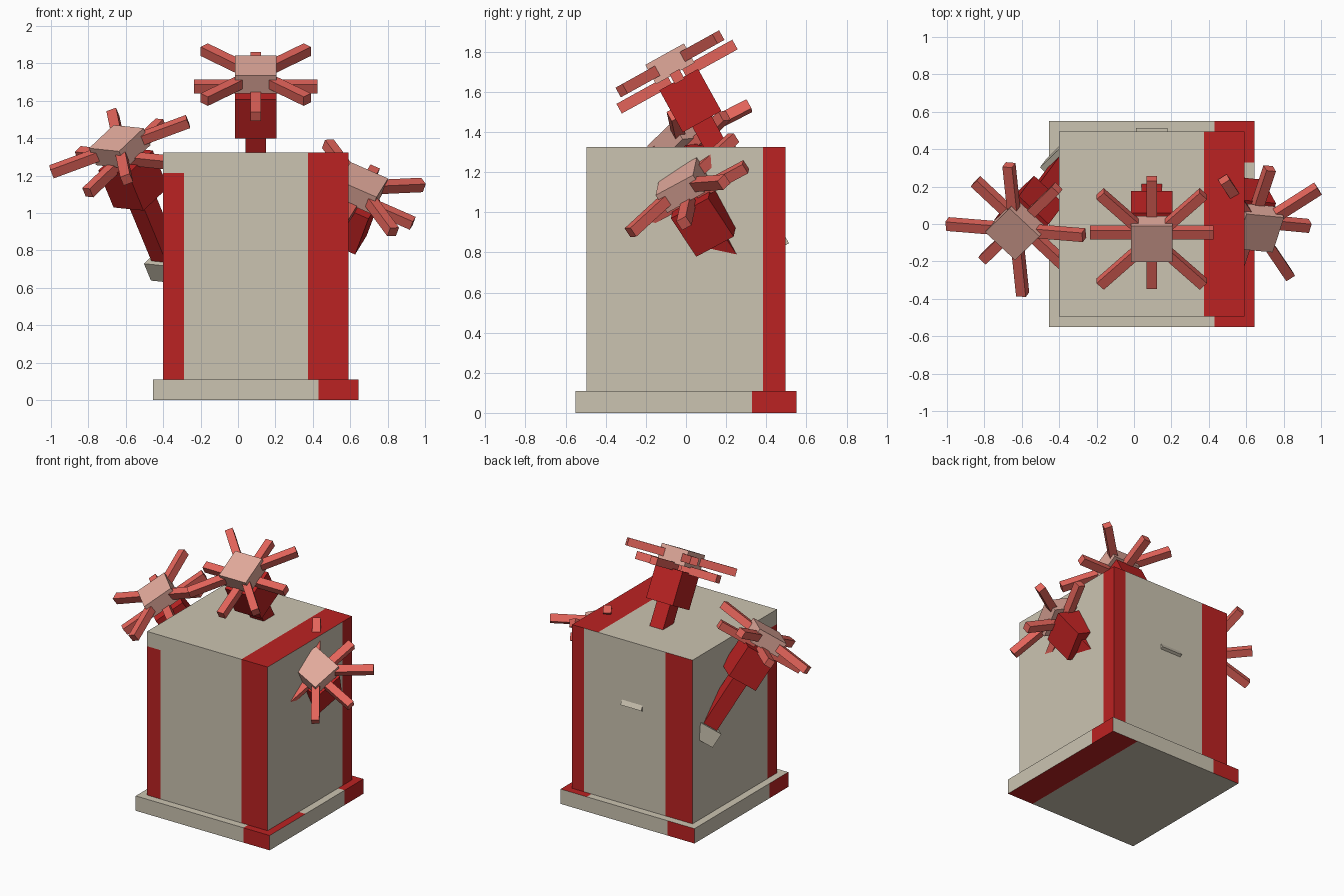
import bpy, bmesh, math
from mathutils import Vector, Matrix

old = bpy.data.objects.get("Cube")
if old:
    bpy.data.objects.remove(old, do_unlink=True)


def material(name, rgb):
    m = bpy.data.materials.new(name)
    m.use_nodes = True
    m.diffuse_color = (*rgb, 1)
    m.node_tree.nodes["Principled BSDF"].inputs["Base Color"].default_value = (*rgb, 1)
    return m


BEIGE = material("beige", (0.60, 0.55, 0.44))
RED = material("red", (0.50, 0.016, 0.016))
CORAL = material("coral", (0.77, 0.127, 0.102))
PINK = material("pale pink", (0.76, 0.40, 0.33))


def add_box(bm, lo, hi, matrix=Matrix()):
    lo, hi = Vector(lo), Vector(hi)
    fit = Matrix.Translation((lo + hi) / 2) @ Matrix.Diagonal((*(hi - lo), 1))
    bmesh.ops.create_cube(bm, size=1, matrix=matrix @ fit)


def finish(bm, name, mats, matrix=Matrix()):
    mesh = bpy.data.meshes.new(name)
    bm.to_mesh(mesh)
    bm.free()
    for m in mats:
        mesh.materials.append(m)
    ob = bpy.data.objects.new(name, mesh)
    ob.matrix_world = matrix
    bpy.context.collection.objects.link(ob)
    return ob


def painted_box(name, lo, hi, cuts, is_red):
    """Box sliced along the paint borders; is_red picks the red faces."""
    bm = bmesh.new()
    add_box(bm, lo, hi)
    for axis, values in enumerate(cuts):
        for v in values:
            point, normal = Vector(), Vector()
            point[axis], normal[axis] = v, 1
            bmesh.ops.bisect_plane(bm, geom=bm.verts[:] + bm.edges[:] + bm.faces[:],
                                   plane_co=point, plane_no=normal)
    bm.normal_update()
    for f in bm.faces:
        n = f.normal
        axis = max(range(3), key=lambda i: abs(n[i]))
        side = ("right", "back", "top")[axis] if n[axis] > 0 else ("left", "front", "bottom")[axis]
        f.material_index = int(is_red(side, f.calc_center_median()))
    return finish(bm, name, [BEIGE, RED])


def body_red(side, c):
    return {"front": c.x > 0.375 or (c.x < -0.29 and c.z < 1.215),
            "right": c.y > 0.385,
            "back": c.x > 0.49 or c.x < -0.18,
            "left": c.y < -0.385 and c.z < 1.215,
            "top": c.x > 0.375,
            "bottom": False}[side]


def base_red(side, c):
    return {"front": c.x > 0.43,
            "right": c.y > 0.33,
            "back": c.x < -0.235,
            "left": c.y < -0.33,
            "top": c.x > 0.43 and not -0.13 < c.y < 0.33,
            "bottom": c.x > 0.43}[side]


# Main block and its plinth
painted_box("body", (-0.40, -0.495, 0.11), (0.59, 0.495, 1.325),
            [(-0.29, -0.18, 0.375, 0.49), (-0.385, 0.385), (1.215,)], body_red)
painted_box("base", (-0.455, -0.55, 0), (0.645, 0.55, 0.11),
            [(-0.235, 0.43), (-0.33, -0.13, 0.33), ()], base_red)


def flower(name, centre, normal, diagonal, length):
    """Blocky flower: local z runs out of the face, the stem runs down -z."""
    z = Vector(normal).normalized()
    d = Vector(diagonal)
    d = (d - z * d.dot(z)).normalized()
    x = (d - z.cross(d)).normalized()
    frame = Matrix((x, z.cross(x), z)).transposed().to_4x4()
    frame.translation = centre

    # Solid parts: half width, lower end, upper end, colour
    for part, w, lo, hi, mat in (("head", 0.11, -0.055, 0.055, PINK),
                                 ("bud", 0.11, -0.33, -0.09, RED),
                                 ("stem", 0.055, 0.10 - length, -0.32, RED),
                                 ("foot", 0.085, -length, 0.11 - length, BEIGE)):
        bm = bmesh.new()
        add_box(bm, (-w, -w, lo), (w, w, hi))
        finish(bm, f"{name}_{part}", [mat], frame)

    # Long diagonal petals sit level with the head, short straight ones below
    for part, reach, level, turn, mat in (("straight_petals", 0.33, -0.073, 0, CORAL),
                                          ("diagonal_petals", 0.39, 0, 45, CORAL)):
        bm = bmesh.new()
        for k in range(4):
            spin = Matrix.Rotation(math.radians(turn + 90 * k), 4, "Z")
            add_box(bm, (0.04, -0.0275, level - 0.0275), (reach, 0.0275, level + 0.0275), spin)
        finish(bm, f"{name}_{part}", [mat], frame)


flower("top_flower", (0.095, -0.08, 1.74), (0, -0.485, 0.875), (1, 0.875, 0.485), 1.07)
flower("left_flower", (0.655, -0.02, 1.135), (0.30, -0.53, 0.80), (0.844, 0.536, 0.04), 0.82)
flower("right_flower", (-0.632, -0.03, 1.355), (-0.34, -0.455, 0.822), (0.936, -0.077, 0.346), 0.82)
